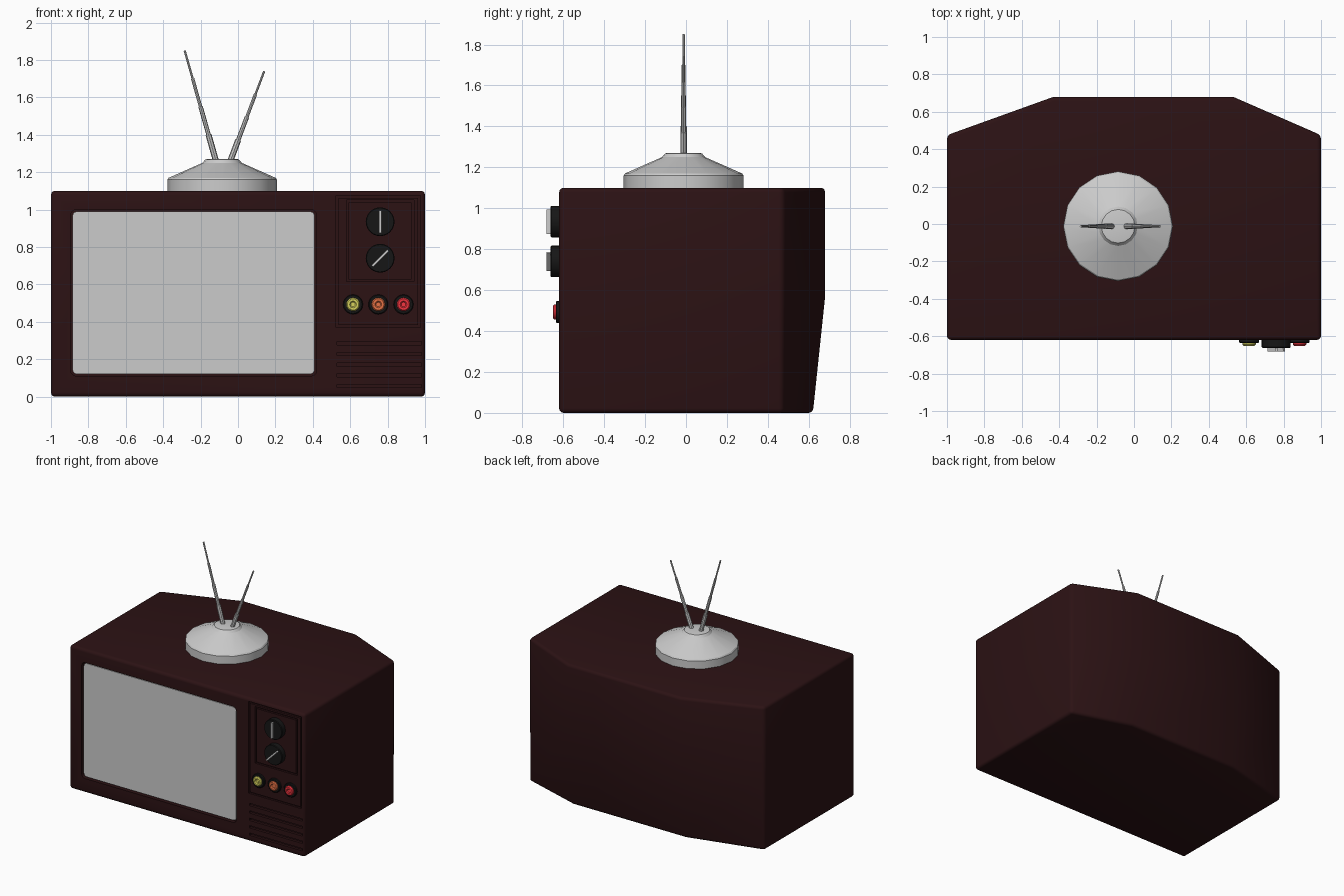
import bpy, bmesh, math
from mathutils import Vector

if "Cube" in bpy.data.objects:
    bpy.data.objects.remove(bpy.data.objects["Cube"])

FRONT = -0.62


def material(name, rgb):
    m = bpy.data.materials.new(name)
    m.diffuse_color = (*rgb, 1)
    m.use_nodes = True
    m.node_tree.nodes["Principled BSDF"].inputs["Base Color"].default_value = m.diffuse_color
    return m


WOOD = material("dark_wood", (0.025, 0.006, 0.007))
BLACK = material("black_plastic", (0.008, 0.008, 0.008))


def finish(name, bm, mat=None, smooth=None):
    bmesh.ops.recalc_face_normals(bm, faces=bm.faces)
    me = bpy.data.meshes.new(name)
    bm.to_mesh(me)
    bm.free()
    ob = bpy.data.objects.new(name, me)
    bpy.context.collection.objects.link(ob)
    if mat:
        me.materials.append(mat)
    if smooth:
        smooth_by_angle(ob, smooth)
    return ob


def smooth_by_angle(ob, deg):
    bpy.ops.object.select_all(action='DESELECT')
    ob.select_set(True)
    bpy.context.view_layer.objects.active = ob
    bpy.ops.object.shade_smooth_by_angle(angle=math.radians(deg))


def add_loft(bm, loops, caps=True, closed=False):
    rings = [[bm.verts.new(p) for p in loop] for loop in loops]
    pairs = list(zip(rings, rings[1:])) + ([(rings[-1], rings[0])] if closed else [])
    for a, b in pairs:
        n = len(a)
        for i in range(n):
            j = (i + 1) % n
            bm.faces.new((a[i], a[j], b[j], b[i]))
    if caps and not closed:
        bm.faces.new(rings[0][::-1])
        bm.faces.new(rings[-1])


def rect(x0, x1, z0, z1, y, r=0.0):
    # rectangle outline facing the front, optionally with rounded corners
    if not r:
        return [(x0, y, z0), (x1, y, z0), (x1, y, z1), (x0, y, z1)]
    pts = []
    for k, (cx, cz) in enumerate([(x1 - r, z1 - r), (x0 + r, z1 - r), (x0 + r, z0 + r), (x1 - r, z0 + r)]):
        for s in range(4):
            a = math.radians(90 * k + 30 * s)
            pts.append((cx + r * math.cos(a), y, cz + r * math.sin(a)))
    return pts


def lathe(name, profile, loc, axis, sides, mat=None, smooth=35):
    # profile is (radius, height) pairs along the axis
    q = Vector((0, 0, 1)).rotation_difference(Vector(axis))
    loops = [[Vector(loc) + q @ Vector((r * math.cos(2 * math.pi * i / sides),
                                        r * math.sin(2 * math.pi * i / sides), h))
              for i in range(sides)] for r, h in profile]
    bm = bmesh.new()
    add_loft(bm, loops)
    return finish(name, bm, mat, smooth)


# Cabinet: plan outline lofted upward, the back leaning in below the middle
def plan(z, back):
    return [(-1, FRONT, z), (1, FRONT, z), (1, 0.475, z), (0.53, back, z), (-0.43, back, z), (-1, 0.475, z)]


bm = bmesh.new()
add_loft(bm, [plan(0, 0.62), plan(0.57, 0.68), plan(1.1, 0.68)])
cabinet = finish("cabinet", bm, WOOD)
bev = cabinet.modifiers.new("edges", 'BEVEL')
bev.width, bev.segments, bev.limit_method = 0.022, 3, 'ANGLE'
bev.angle_limit = math.radians(40)

# Cutter: screen opening, panel grooves and speaker slots
bm = bmesh.new()
add_loft(bm, [rect(-0.895, 0.42, 0.11, 1.0, FRONT - 0.05, 0.03),
              rect(-0.895, 0.42, 0.11, 1.0, FRONT + 0.03, 0.03)])
for x0, x1, z0, z1 in [(0.525, 0.975, 0.37, 1.075), (0.58, 0.94, 0.615, 1.05)]:
    w, ya, yb = 0.012, FRONT - 0.05, FRONT + 0.015
    inner = (x0 + w, x1 - w, z0 + w, z1 - w)
    add_loft(bm, [rect(x0, x1, z0, z1, ya), rect(x0, x1, z0, z1, yb),
                  rect(*inner, yb), rect(*inner, ya)], closed=True)
for i in range(5):
    z = 0.285 - 0.057 * i
    add_loft(bm, [rect(0.53, 0.98, z - 0.009, z + 0.009, FRONT - 0.05),
                  rect(0.53, 0.98, z - 0.009, z + 0.009, FRONT + 0.02)])
cutter = finish("front_cutter", bm, WOOD)
cutter.hide_render = True
cut = cabinet.modifiers.new("cut", 'BOOLEAN')
cut.operation, cut.solver, cut.object = 'DIFFERENCE', 'EXACT', cutter
bpy.context.view_layer.update()
dg = bpy.context.evaluated_depsgraph_get()
baked = bpy.data.meshes.new_from_object(cabinet.evaluated_get(dg))
cabinet.modifiers.clear()
cabinet.data = baked
bpy.data.objects.remove(cutter)
smooth_by_angle(cabinet, 35)

# Screen glass
bm = bmesh.new()
add_loft(bm, [rect(-0.885, 0.41, 0.12, 0.99, FRONT + 0.012, 0.025),
              rect(-0.885, 0.41, 0.12, 0.99, FRONT + 0.04, 0.025)])
finish("screen", bm)

# Tuning knobs with grip bars
for i, (z, tilt) in enumerate([(0.935, 90), (0.74, 45)]):
    lathe(f"knob_{i + 1}", [(0.077, -0.01), (0.077, 0.037), (0.073, 0.042)],
          (0.76, FRONT, z), (0, -1, 0), 24, BLACK)
    bm = bmesh.new()
    add_loft(bm, [rect(-0.06, 0.06, -0.007, 0.007, 0.01), rect(-0.06, 0.06, -0.006, 0.006, -0.024)])
    grip = finish(f"knob_grip_{i + 1}", bm)
    grip.location = (0.76, FRONT - 0.038, z)
    grip.rotation_euler = (0, -math.radians(tilt), 0)

# Push buttons: black collar with dished coloured cap
for name, x, rgb in [("yellow", 0.615, (0.68, 0.65, 0.11)), ("orange", 0.75, (0.8, 0.17, 0.06)),
                     ("red", 0.885, (0.9, 0.035, 0.05))]:
    lathe(f"{name}_button_collar", [(0.053, -0.01), (0.053, 0.012), (0.048, 0.016)],
          (x, FRONT, 0.493), (0, -1, 0), 20, BLACK)
    lathe(f"{name}_button", [(0.036, 0.01), (0.036, 0.024), (0.03, 0.031), (0.018, 0.031), (0.012, 0.024)],
          (x, FRONT, 0.493), (0, -1, 0), 20, material(f"{name}_plastic", rgb))

# Antenna base
lathe("antenna_base", [(0.293, 1.095), (0.293, 1.16), (0.286, 1.17), (0.105, 1.25), (0.09, 1.268), (0.08, 1.27)],
      (-0.085, -0.012, 0), (0, 0, 1), 16, smooth=25)

# Telescopic antenna rods
for name, a, b in [("left_antenna", (-0.115, 1.25), (-0.285, 1.85)), ("right_antenna", (-0.045, 1.25), (0.14, 1.74))]:
    start = Vector((a[0], -0.012, a[1]))
    d = Vector((b[0], -0.012, b[1])) - start
    L = d.length
    prof = []
    for k, r in enumerate([0.016, 0.012, 0.009, 0.006]):
        prof += [(r, L * k / 4), (r, L * (k + 1) / 4)]
    lathe(name, prof, start, d.normalized(), 8)
